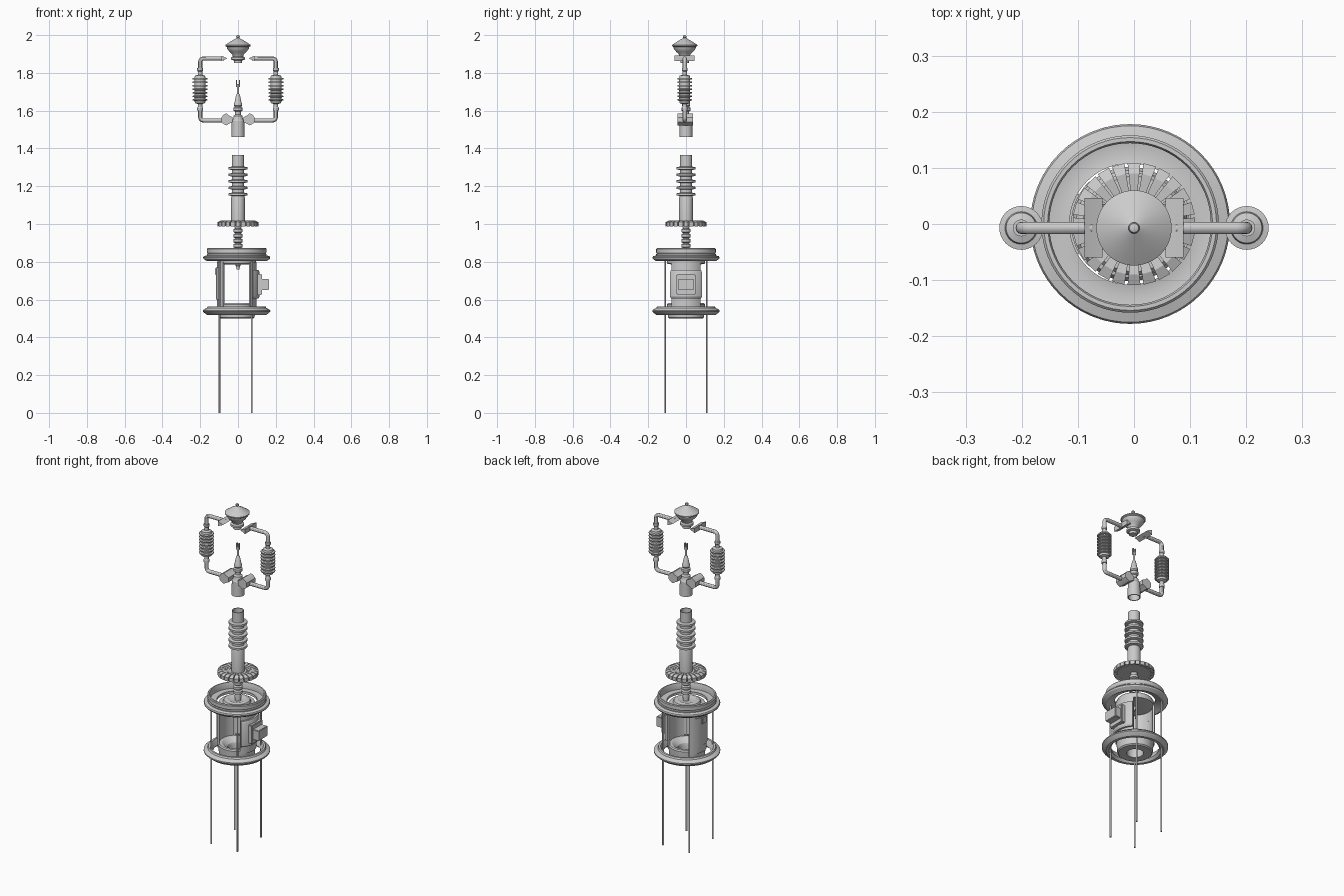
import bpy, bmesh, math
from math import cos, sin, pi, radians

if "Cube" in bpy.data.objects:
    bpy.data.objects.remove(bpy.data.objects["Cube"])

def finish(bm, name, loc=(0, 0, 0), smooth=True):
    bmesh.ops.recalc_face_normals(bm, faces=bm.faces)
    me = bpy.data.meshes.new(name)
    bm.to_mesh(me)
    bm.free()
    ob = bpy.data.objects.new(name, me)
    ob.location = loc
    bpy.context.collection.objects.link(ob)
    bpy.ops.object.select_all(action='DESELECT')
    bpy.context.view_layer.objects.active = ob
    ob.select_set(True)
    if smooth:
        bpy.ops.object.shade_smooth_by_angle(angle=radians(30))
    return ob

def lathe(name, prof, loc=(0, 0, 0), loop=False, a0=0, a1=360, n=48):
    """Revolve (r, z) points; loop closes the section, partial arcs get end caps."""
    bm = bmesh.new()
    full = a1 - a0 == 360
    steps = n if full else n + 1
    rings = []
    for i in range(steps):
        a = radians(a0 + (a1 - a0) * i / n)
        rings.append([bm.verts.new((r * cos(a), r * sin(a), z)) for r, z in prof])
    m = len(prof)
    for i in range(n):
        A, B = rings[i], rings[(i + 1) % steps]
        for j in range(m if loop else m - 1):
            k = (j + 1) % m
            bm.faces.new((A[j], B[j], B[k], A[k]))
    if not full:
        bm.faces.new(rings[0])
        bm.faces.new(rings[-1])
    bmesh.ops.remove_doubles(bm, verts=bm.verts, dist=1e-6)
    return finish(bm, name, loc)

def prism_y(name, pts, y0, y1, bevel=0):
    """Extrude an (x, z) outline along y."""
    bm = bmesh.new()
    f = bm.faces.new([bm.verts.new((x, y0, z)) for x, z in pts])
    ex = bmesh.ops.extrude_face_region(bm, geom=[f])['geom']
    bmesh.ops.translate(bm, vec=(0, y1 - y0, 0), verts=[v for v in ex if isinstance(v, bmesh.types.BMVert)])
    if bevel:
        bmesh.ops.bevel(bm, geom=bm.edges[:], offset=bevel, segments=2, affect='EDGES')
    return finish(bm, name)

def box(name, x0, x1, y0, y1, z0, z1, bevel=0):
    return prism_y(name, [(x0, z0), (x1, z0), (x1, z1), (x0, z1)], y0, y1, bevel)

def fins(z0, z1, count, core, tip, t):
    """Profile points of a stack of rounded sheds, bottom to top."""
    pts, step = [], (z1 - z0) / (count - 1)
    for i in range(count):
        z = z0 + i * step
        pts += [(core, z - t), (tip, z - t * .6), (tip, z + t * .6), (core, z + t)]
    return pts

BODY = (-.007, 0, 0)
TOP = (0, -.007, 0)

# Corner rods
for i, (x, y) in enumerate([(-.098, -.11), (-.098, .11), (.073, -.11), (.073, .11)]):
    lathe(f"rod_{i}", [(0, 0), (.005, 0), (.005, .815), (0, .815)], (x, y, 0), n=12)

# Lower flange ring and bowl
lathe("lower_flange", [(.128, .53), (.14, .517), (.155, .517), (.172, .53), (.178, .536), (.178, .543),
                       (.17, .55), (.157, .555), (.153, .564), (.142, .564), (.135, .55)], BODY, True)
lathe("lower_bowl", [(.045, .5), (.088, .5), (.095, .506), (.098, .54), (.1, .575), (.095, .582),
                     (.08, .582), (.065, .572), (.05, .56), (.045, .545)], BODY, True)

# Upper flange with sloping floor, and lid of the housing
lathe("upper_flange", [(.108, .822), (.135, .812), (.15, .803), (.157, .803), (.175, .815), (.178, .822),
                       (.175, .829), (.158, .834), (.158, .84), (.154, .844), (.158, .85), (.158, .868),
                       (.154, .872), (.147, .872), (.144, .866), (.144, .835), (.125, .832), (.108, .836)],
      BODY, True, n=64)
lathe("housing_lid", [(0, .785), (.07, .785), (.1, .79), (.102, .81), (.096, .822), (.075, .826),
                      (.07, .838), (.05, .842), (.035, .836), (0, .836)], BODY)

# Housing shell: two curved side walls
shell = [(.094, .56), (.105, .56), (.105, .8), (.094, .8)]
lathe("right_wall", shell, BODY, True, -46, 46, 20)
lathe("left_wall", shell, BODY, True, 134, 226, 20)
band = [(.1, .605), (.115, .605), (.121, .615), (.121, .745), (.115, .757), (.1, .757)]
lathe("right_panel", band, BODY, True, -44, 44, 20)
lathe("left_panel", [(.1, .6), (.109, .6), (.109, .77), (.1, .77)], BODY, True, 150, 210, 14)
box("socket_base", .1, .128, -.05, .05, .625, .735, .004)
box("socket_box", .12, .165, -.042, .042, .65, .71, .003)
box("latch", -.123, -.1, -.02, .02, .73, .768, .003)

# Stem between housing and crown
lathe("stem", [(0, .758), (.008, .76), (.01, .775), (.014, .78), (.018, .86)]
      + fins(.885, .965, 4, .016, .025, .012) + [(.02, .99), (0, .99)], n=32)

# Toothed crown
lathe("crown_disc", [(0, .99), (.09, .99), (.092, .998), (.085, 1.008), (0, 1.01)])
bm = bmesh.new()
for i in range(24):
    a = 2 * pi * i / 24
    ring = []
    for r, w, z0, z1 in ((.045, .005, .995, 1.012), (.09, .0095, .992, 1.018), (.109, .0115, .988, 1.01)):
        ring.append([bm.verts.new((r * cos(a) - s * w * sin(a), r * sin(a) + s * w * cos(a), z))
                     for s, z in ((-1, z0), (1, z0), (1, z1), (-1, z1))])
    for A, B in zip(ring, ring[1:]):
        for j in range(4):
            bm.faces.new((A[j], A[(j + 1) % 4], B[(j + 1) % 4], B[j]))
    bm.faces.new(ring[0])
    bm.faces.new(ring[-1])
finish(bm, "crown_teeth", smooth=False)

# Ribbed column with open top
lathe("column", [(0, 1.0), (.036, 1.0), (.036, 1.14)] + fins(1.157, 1.295, 5, .033, .05, .009)
      + [(.033, 1.365), (.028, 1.365), (.028, 1.32), (0, 1.32)])

# Nozzle with hollow base and forked tip
lathe("nozzle", [(0, 1.5), (.028, 1.5), (.03, 1.46), (.035, 1.46), (.033, 1.545), (.026, 1.555), (.024, 1.572),
                 (.015, 1.58), (.015, 1.595), (.024, 1.6), (.024, 1.615), (.017, 1.62), (.022, 1.627),
                 (.022, 1.637), (.018, 1.645), (.01, 1.685), (.006, 1.69), (.006, 1.74), (0, 1.74)], n=32)
for s in (-1, 1):
    box("fork_prong", s * .007 - .003, s * .007 + .003, -.005, .005, 1.725, 1.762)

# Finial
lathe("finial", [(0, 1.852), (.022, 1.852), (.022, 1.866), (.036, 1.87), (.036, 1.882), (.027, 1.888),
                 (.032, 1.9), (.045, 1.912), (.058, 1.928), (.06, 1.938), (.067, 1.942), (.067, 1.948),
                 (.04, 1.966), (.012, 1.982), (.007, 1.985), (.01, 1.99), (.008, 1.997), (0, 2.0)], TOP)

# Side loops: pipe, ribbed insulator, upper flared tip and lower clamp on each side
for s, side in ((-1, "left"), (1, "right")):
    path = [(.075, 1.876)]
    path += [(.182 + .018 * sin(a), 1.858 + .018 * cos(a)) for a in (i * pi / 12 for i in range(7))]
    path += [(.182 + .018 * cos(a), 1.566 - .018 * sin(a)) for a in (i * pi / 12 for i in range(7))]
    path += [(.06, 1.548)]
    cu = bpy.data.curves.new(f"{side}_pipe", 'CURVE')
    cu.dimensions = '3D'
    cu.bevel_depth = .011
    cu.bevel_resolution = 4
    cu.use_fill_caps = True
    sp = cu.splines.new('POLY')
    sp.points.add(len(path) - 1)
    for p, (x, z) in zip(sp.points, path):
        p.co = (s * x, -.007, z, 1)
    ob = bpy.data.objects.new(f"{side}_pipe", cu)
    bpy.context.collection.objects.link(ob)
    bpy.ops.object.select_all(action='DESELECT')
    bpy.context.view_layer.objects.active = ob
    ob.select_set(True)
    bpy.ops.object.convert(target='MESH')
    bpy.ops.object.shade_smooth_by_angle(angle=radians(30))

    lathe(f"{side}_insulator", [(0, 1.6), (.015, 1.6), (.015, 1.615), (.012, 1.62), (.012, 1.635), (.027, 1.64)]
          + fins(1.657, 1.769, 7, .029, .039, .005)
          + [(.027, 1.785), (.012, 1.79), (.012, 1.808), (.015, 1.812), (.015, 1.825), (0, 1.825)],
          (s * .201, -.007, 0), n=32)
    prism_y(f"{side}_flared_tip", [(s * .088, 1.862), (s * .088, 1.891), (s * .078, 1.886),
                                   (s * .056, 1.877), (s * .078, 1.867)], -.06, .046)
    prism_y(f"{side}_clamp", [(s * .03, 1.54), (s * .05, 1.53), (s * .06, 1.522), (s * .075, 1.528),
                              (s * .088, 1.54), (s * .088, 1.565), (s * .075, 1.58), (s * .06, 1.586),
                              (s * .05, 1.576), (s * .03, 1.566)], -.045, .036)
